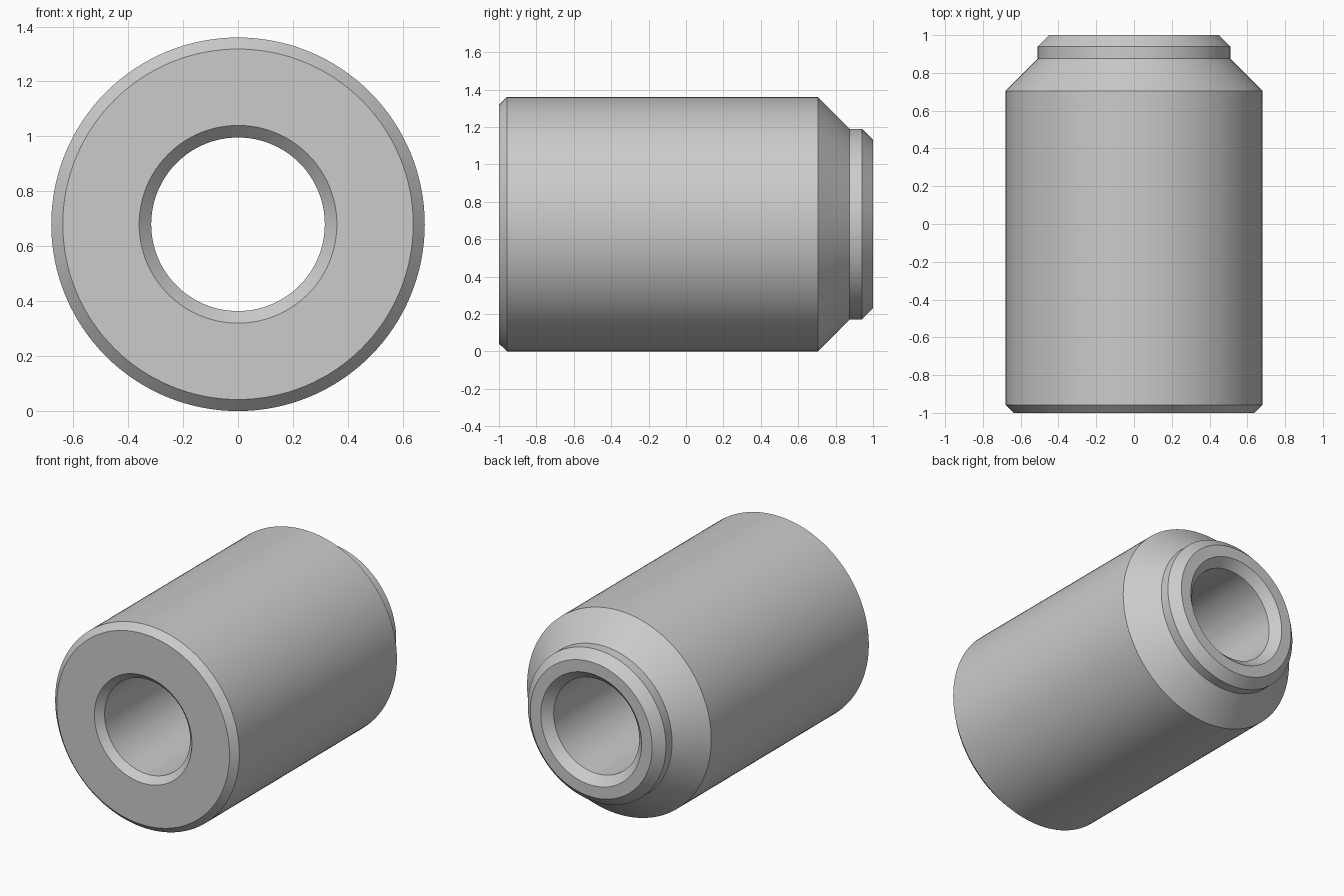
import bpy
import bmesh
from math import cos, sin, tau, radians

if "Cube" in bpy.data.objects:
    bpy.data.objects.remove(bpy.data.objects["Cube"], do_unlink=True)

SEGMENTS = 128
RADIUS = 0.68

# Closed wall section as (radius, y), front to back outside, then back through the bore
section = [
    (0.36, -1.0), (0.638, -1.0), (RADIUS, -0.957),   # front face and outer chamfer
    (RADIUS, 0.705), (0.51, 0.875),                  # barrel and shoulder cone
    (0.51, 0.94), (0.45, 1.0),                       # neck and its chamfer
    (0.372, 1.0), (0.316, 0.944), (0.316, -0.956),   # rear rim and bore
]

# Matt grey metal
grey = bpy.data.materials.new("grey_metal")
grey.use_nodes = True
colour = (0.6, 0.6, 0.6, 1.0)
grey.diffuse_color = colour
grey.node_tree.nodes["Principled BSDF"].inputs["Base Color"].default_value = colour

# Revolve the section round the y axis
bm = bmesh.new()
rings = []
for r, y in section:
    rings.append([bm.verts.new((r * cos(tau * i / SEGMENTS), y,
                                RADIUS + r * sin(tau * i / SEGMENTS)))
                  for i in range(SEGMENTS)])
for k, ring in enumerate(rings):
    following = rings[(k + 1) % len(rings)]
    for i in range(SEGMENTS):
        j = (i + 1) % SEGMENTS
        bm.faces.new((ring[i], ring[j], following[j], following[i]))
bmesh.ops.recalc_face_normals(bm, faces=bm.faces)

mesh = bpy.data.meshes.new("bushing")
bm.to_mesh(mesh)
bm.free()
mesh.materials.append(grey)
bushing = bpy.data.objects.new("bushing", mesh)
bpy.context.collection.objects.link(bushing)

# Smooth round walls, crisp chamfer edges
bpy.ops.object.select_all(action='DESELECT')
bushing.select_set(True)
bpy.context.view_layer.objects.active = bushing
bpy.ops.object.shade_smooth_by_angle(angle=radians(30))
